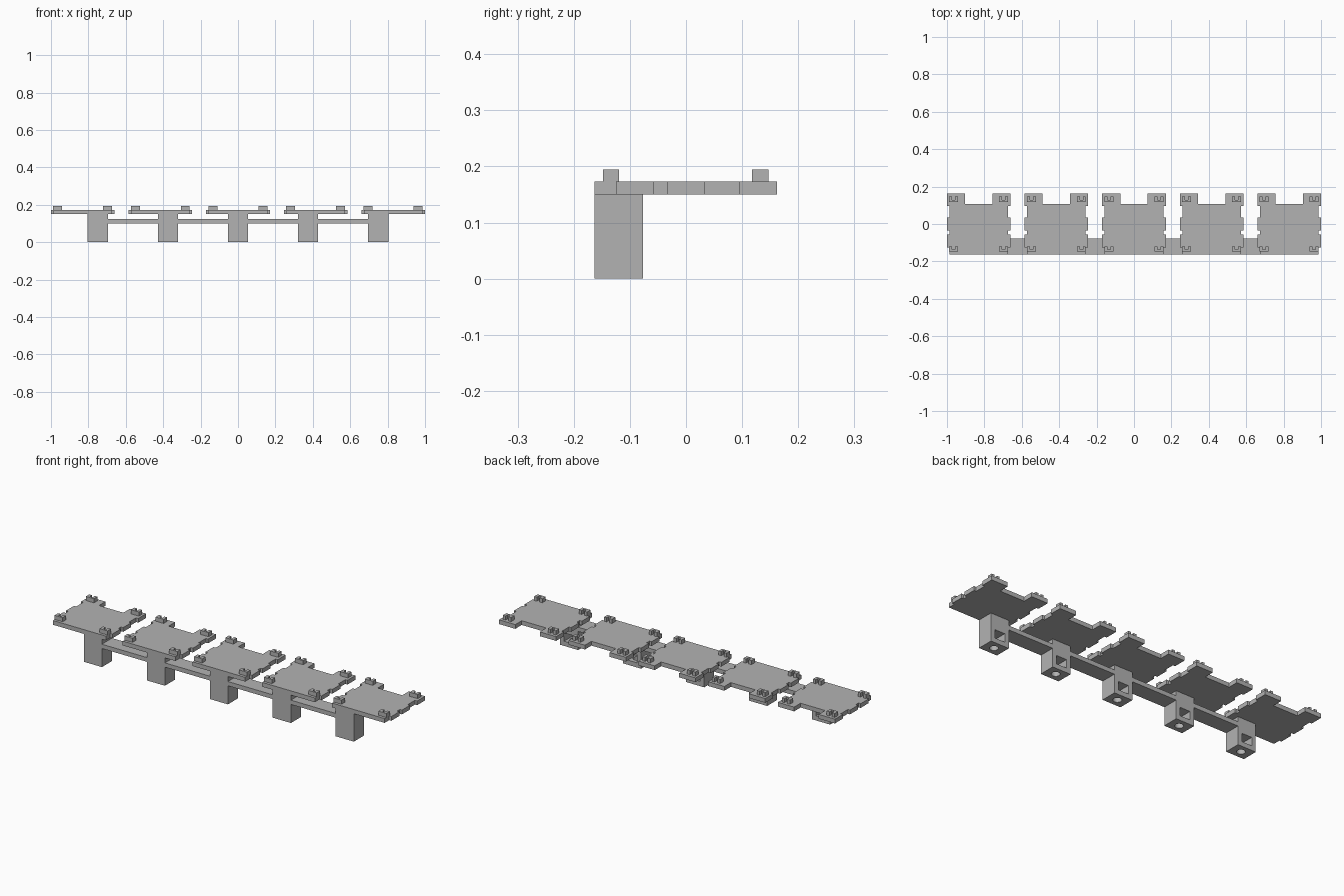
import bpy
import bmesh
from mathutils import Matrix, Vector

cube = bpy.data.objects.get("Cube")
if cube:
    bpy.data.objects.remove(cube, do_unlink=True)

grey = bpy.data.materials.new("plain grey")
grey.use_nodes = True
grey.diffuse_color = (0.45, 0.45, 0.45, 1)
grey.node_tree.nodes["Principled BSDF"].inputs["Base Color"].default_value = grey.diffuse_color

FRONT, BACK = -0.163, 0.162
POST_BACK = -0.077
DECK_Z, DECK_TOP, CLIP_TOP = 0.15, 0.173, 0.195


def make_object(name, bm):
    bmesh.ops.recalc_face_normals(bm, faces=bm.faces)
    mesh = bpy.data.meshes.new(name)
    bm.to_mesh(mesh)
    bm.free()
    mesh.materials.append(grey)
    obj = bpy.data.objects.new(name, mesh)
    bpy.context.collection.objects.link(obj)
    return obj


def box(name, low, high):
    low, high = Vector(low), Vector(high)
    bm = bmesh.new()
    bmesh.ops.create_cube(bm, size=1, matrix=Matrix.Translation((low + high) / 2)
                          @ Matrix.Diagonal((high - low).to_4d()))
    return make_object(name, bm)


def prism(name, outline, bottom, top):
    bm = bmesh.new()
    face = bm.faces.new([bm.verts.new((x, y, bottom)) for x, y in outline])
    solid = bmesh.ops.extrude_face_region(bm, geom=[face])
    moved = [v for v in solid["geom"] if isinstance(v, bmesh.types.BMVert)]
    bmesh.ops.translate(bm, verts=moved, vec=(0, 0, top - bottom))
    return make_object(name, bm)


def repeat(obj, pitch):
    # Five evenly spaced copies sharing one mesh
    name = obj.name
    for i in range(-2, 3):
        copy = obj if i == -2 else obj.copy()
        if copy is not obj:
            bpy.context.collection.objects.link(copy)
        copy.name = f"{name}_{i + 3}"
        copy.location.x = i * pitch


# Deck plates: notched sides and two rear tabs, mirrored about the centre
half = [(0.157, FRONT), (0.157, -0.125), (0.17, -0.125), (0.17, -0.057),
        (0.157, -0.057), (0.157, -0.034), (0.17, -0.034), (0.17, 0.034),
        (0.157, 0.034), (0.157, 0.095), (0.17, 0.095), (0.17, BACK),
        (0.073, BACK), (0.073, 0.107)]
outline = half + [(-x, y) for x, y in reversed(half)]
repeat(prism("deck_plate", outline, DECK_Z, DECK_TOP), 0.415)

# U-shaped clips on the four corners of each plate
clip = [(0, 0), (0.048, 0), (0.048, 0.029), (0.032, 0.029),
        (0.032, 0.011), (0.016, 0.011), (0.016, 0.029), (0, 0.029)]
for side, x in (("right", -0.158), ("left", 0.109)):
    for end, y in (("front", -0.148), ("rear", 0.118)):
        shape = [(x + px, y + py) for px, py in clip]
        repeat(prism(f"{end}_{side}_clip", shape, DECK_TOP, CLIP_TOP), 0.415)

# Posts: a window in the rear face and a round hole underneath
post = box("post", (-0.054, FRONT, 0), (0.054, POST_BACK, DECK_Z))
window = box("window_cutter", (-0.03, -0.145, 0.025), (0.03, 0, 0.07))
bm = bmesh.new()
bmesh.ops.create_cone(bm, cap_ends=True, segments=24, radius1=0.021, radius2=0.021,
                      depth=0.1, matrix=Matrix.Translation((0, -0.12, -0.01)))
hole = make_object("hole_cutter", bm)
for cutter in (window, hole):
    mod = post.modifiers.new("cut", "BOOLEAN")
    mod.operation = "DIFFERENCE"
    mod.solver = "EXACT"
    mod.object = cutter
graph = bpy.context.evaluated_depsgraph_get()
cut_mesh = bpy.data.meshes.new_from_object(post.evaluated_get(graph))
post.modifiers.clear()
post.data = cut_mesh
for cutter in (window, hole):
    bpy.data.objects.remove(cutter, do_unlink=True)
repeat(post, 0.375)

# Rail segments between neighbouring posts
for i in range(4):
    x = (i - 2) * 0.375
    box(f"rail_{i + 1}", (x + 0.054, FRONT, 0.1), (x + 0.321, POST_BACK, 0.123))
